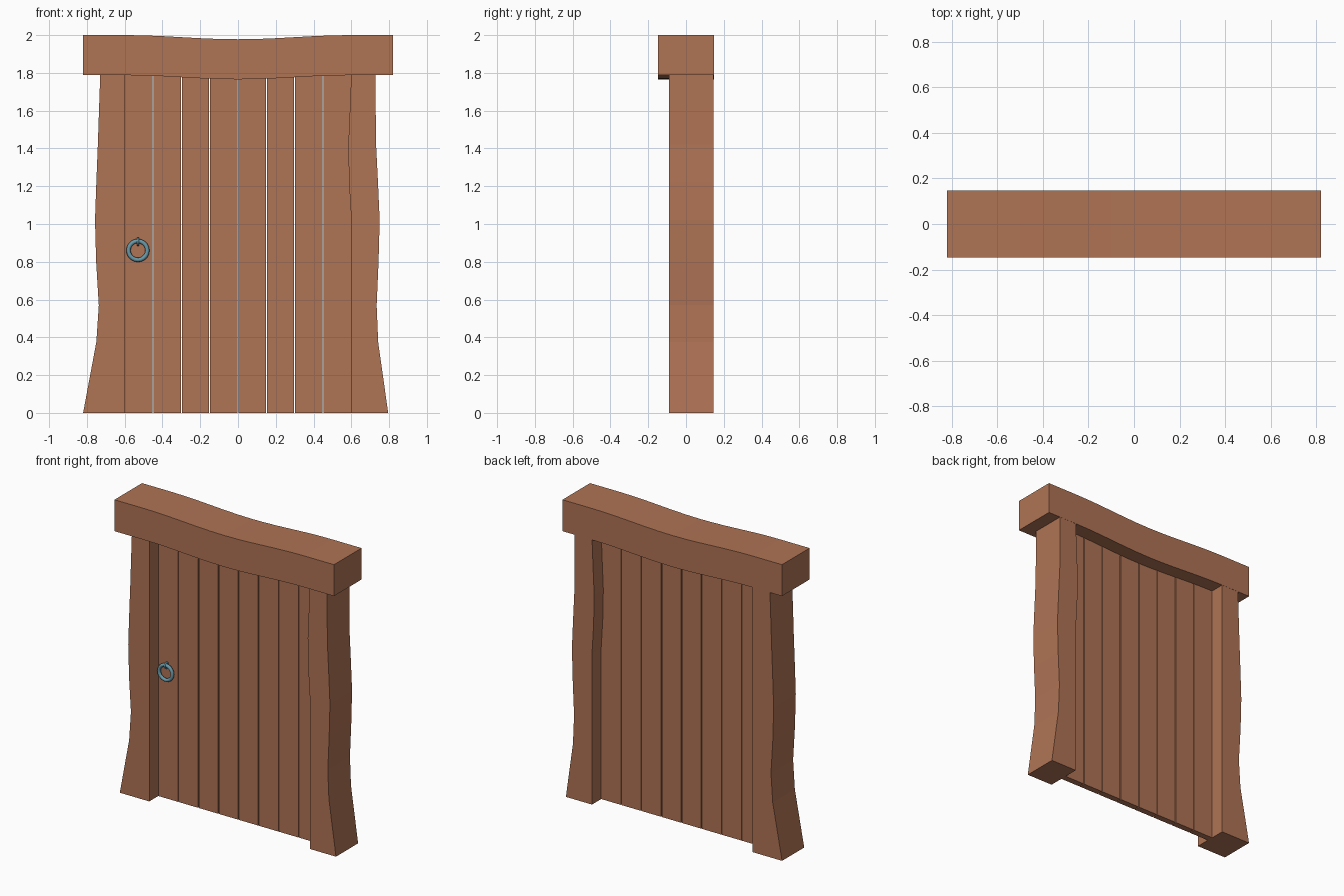
import bpy, bmesh, math
from mathutils import Matrix

if "Cube" in bpy.data.objects:
    bpy.data.objects.remove(bpy.data.objects["Cube"])


def material(name, rgb):
    m = bpy.data.materials.new(name)
    m.diffuse_color = (*rgb, 1.0)
    m.use_nodes = True
    m.node_tree.nodes["Principled BSDF"].inputs["Base Color"].default_value = m.diffuse_color
    return m


WOOD = material("brown wood", (0.43, 0.172, 0.09))
METAL = material("blue grey metal", (0.14, 0.32, 0.40))


def finish(name, bm, mat):
    bmesh.ops.recalc_face_normals(bm, faces=bm.faces)
    me = bpy.data.meshes.new(name)
    bm.to_mesh(me)
    bm.free()
    me.materials.append(mat)
    ob = bpy.data.objects.new(name, me)
    bpy.context.collection.objects.link(ob)
    return ob


def ribbon(name, side_a, side_b, y0, y1, mat):
    """Solid between two matching (x, z) edge lines, extruded along y."""
    bm = bmesh.new()
    rings = []
    for a, b in zip(side_a, side_b):
        pts = [(a, y0), (b, y0), (b, y1), (a, y1)]
        rings.append([bm.verts.new((p[0], y, p[1])) for p, y in pts])
    for r, s in zip(rings, rings[1:]):
        for i in range(4):
            j = (i + 1) % 4
            bm.faces.new((r[i], r[j], s[j], s[i]))
    bm.faces.new(rings[0])
    bm.faces.new(rings[-1])
    return finish(name, bm, mat)


def torus(name, centre, major, minor, rot, mat, n=20, k=8):
    bm = bmesh.new()
    grid = []
    for i in range(n):
        a = 2 * math.pi * i / n
        row = []
        for j in range(k):
            b = 2 * math.pi * j / k
            r = major + minor * math.cos(b)
            row.append(bm.verts.new((r * math.cos(a), minor * math.sin(b), r * math.sin(a))))
        grid.append(row)
    for i in range(n):
        for j in range(k):
            i2, j2 = (i + 1) % n, (j + 1) % k
            bm.faces.new((grid[i][j], grid[i2][j], grid[i2][j2], grid[i][j2]))
    bmesh.ops.transform(bm, matrix=Matrix.Translation(centre) @ Matrix.Rotation(rot, 4, 'Z'), verts=bm.verts)
    for f in bm.faces:
        f.smooth = True
    return finish(name, bm, mat)


# Wavy side posts: height, left outer x, right outer x, right inner x
post = [(0, -.82, .795, .60), (.375, -.75, .742, .60), (.57, -.737, .734, .60),
        (.80, -.751, .744, .60), (1.02, -.757, .75, .60), (1.22, -.75, .741, .588),
        (1.42, -.742, .731, .584), (1.60, -.736, .729, .592), (1.80, -.729, .729, .60)]
ribbon("left_post", [(p[1], p[0]) for p in post], [(-.60, p[0]) for p in post], -.09, .146, WOOD)
ribbon("right_post", [(p[3], p[0]) for p in post], [(p[2], p[0]) for p in post], -.09, .146, WOOD)


# Sagging top beam
def sag(x):
    t = min(abs(x) / .6, 1)
    return -.022 * (.5 + .5 * math.cos(math.pi * t))


xs = [-.82] + [-.6 + .1 * i for i in range(13)] + [.82]
ribbon("top_beam", [(x, 1.788 + sag(x)) for x in xs], [(x, 2.0 + sag(x)) for x in xs], -.147, .147, WOOD)

# Door planks with narrow gaps
for i in range(8):
    x0 = -.60 + .15 * i + (.003 if i else 0)
    x1 = -.60 + .15 * (i + 1) - (.003 if i < 7 else 0)
    ribbon(f"plank_{i + 1}", [(x0, 0), (x0, 1.79)], [(x1, 0), (x1, 1.79)], .006, .048, WOOD)

# Ring handle and its staple
torus("handle_ring", (-.53, -.014, .86), .05, .0115, 0, METAL)
torus("handle_staple", (-.53, -.008, .906), .018, .006, math.pi / 2, METAL, 12, 6)
